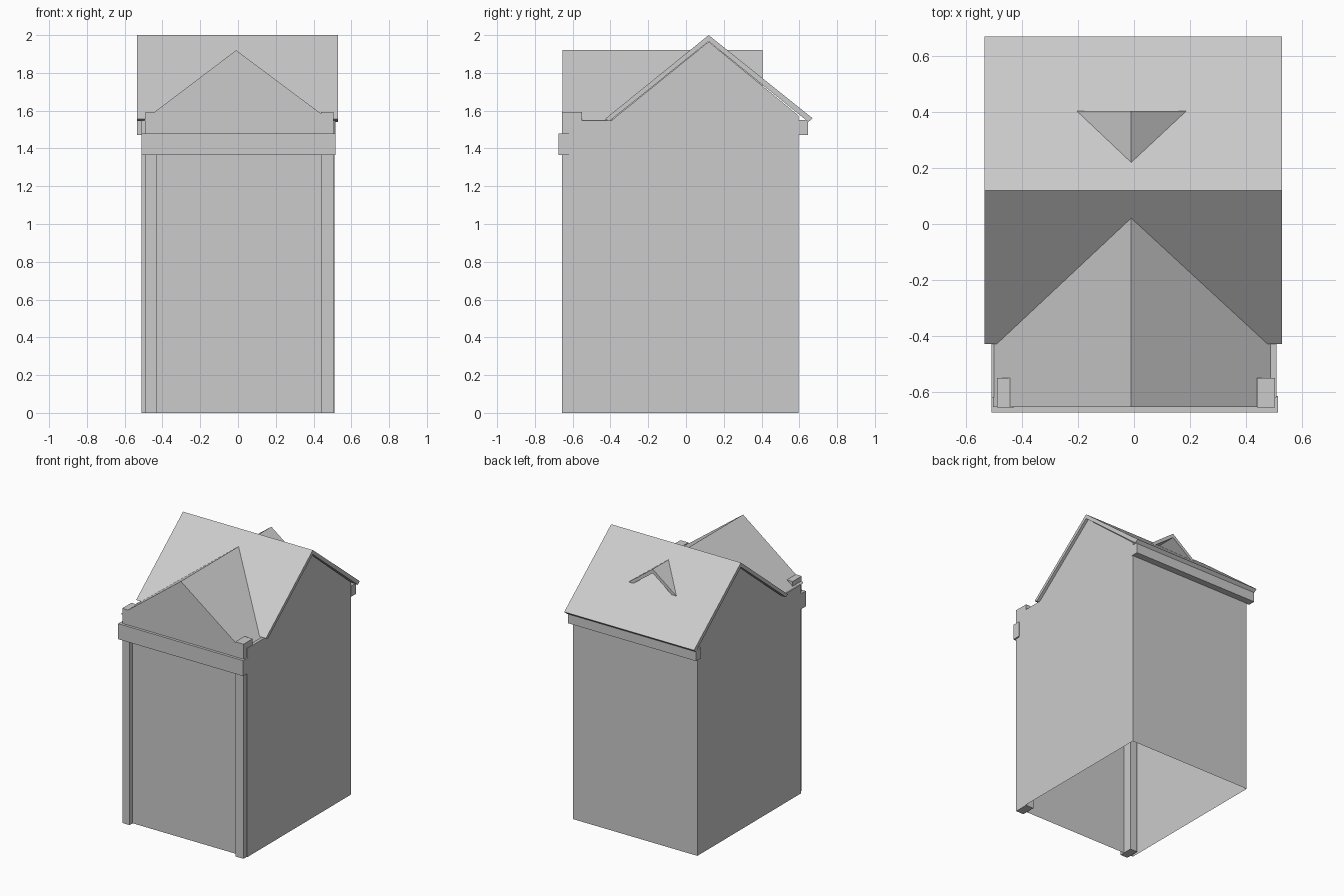
import bpy, bmesh

if "Cube" in bpy.data.objects:
    bpy.data.objects.remove(bpy.data.objects["Cube"])


def prism(name, profile, lo, hi, axis, open_bottom=False):
    """Extrude a 2D profile along x (profile = y,z) or y (profile = x,z)."""
    bm = bmesh.new()

    def point(p, d):
        return (d, p[0], p[1]) if axis == 'x' else (p[0], d, p[1])

    a = [bm.verts.new(point(p, lo)) for p in profile]
    b = [bm.verts.new(point(p, hi)) for p in profile]
    bm.faces.new(a)
    bm.faces.new(b)
    n = len(profile)
    for i in range(n):
        j = (i + 1) % n
        bm.faces.new((a[i], a[j], b[j], b[i]))
    bmesh.ops.recalc_face_normals(bm, faces=bm.faces[:])
    if open_bottom:
        floor = [f for f in bm.faces if all(v.co.z < 0.001 for v in f.verts)]
        bmesh.ops.delete(bm, geom=floor, context='FACES')
    mesh = bpy.data.meshes.new(name)
    bm.to_mesh(mesh)
    bm.free()
    obj = bpy.data.objects.new(name, mesh)
    bpy.context.collection.objects.link(obj)
    return obj


def box(name, x0, x1, y0, y1, z0, z1):
    return prism(name, [(x0, z0), (x1, z0), (x1, z1), (x0, z1)], y0, y1, 'y')


# House walls with side gables, open underneath
prism("walls", [(-0.62, 0), (0.595, 0), (0.595, 1.575), (0.12, 1.965),
                (-0.395, 1.548), (-0.62, 1.548)], -0.51, 0.51, 'x', True)

# Main roof: folded slab with its ridge along x
prism("main_roof", [(-0.43, 1.555), (0.12, 2.0), (0.67, 1.56), (0.648, 1.54),
                    (0.12, 1.967), (-0.405, 1.545)], -0.535, 0.53, 'x')

# Rear eave box
box("rear_eave", -0.535, 0.515, 0.59, 0.645, 1.47, 1.55)

# Front cross gable: folded slab roof running through the main roof
prism("front_gable_roof", [(-0.505, 1.545), (-0.01, 1.92), (0.492, 1.545),
                           (0.455, 1.545), (-0.01, 1.89), (-0.468, 1.545)],
      -0.655, 0.405, 'y')

# Front gable wall under the slab
prism("front_gable_wall", [(-0.49, 1.47), (0.49, 1.47), (0.472, 1.548),
                           (-0.01, 1.905), (-0.485, 1.548)],
      -0.655, -0.5, 'y')

# Cornice band across the front
box("front_cornice", -0.51, 0.515, -0.675, -0.615, 1.365, 1.48)

# Corner pilasters
for side, x0, x1 in (("left", -0.49, -0.43), ("right", 0.44, 0.505)):
    box("pilaster_" + side, x0, x1, -0.656, -0.55, 0, 1.592)
